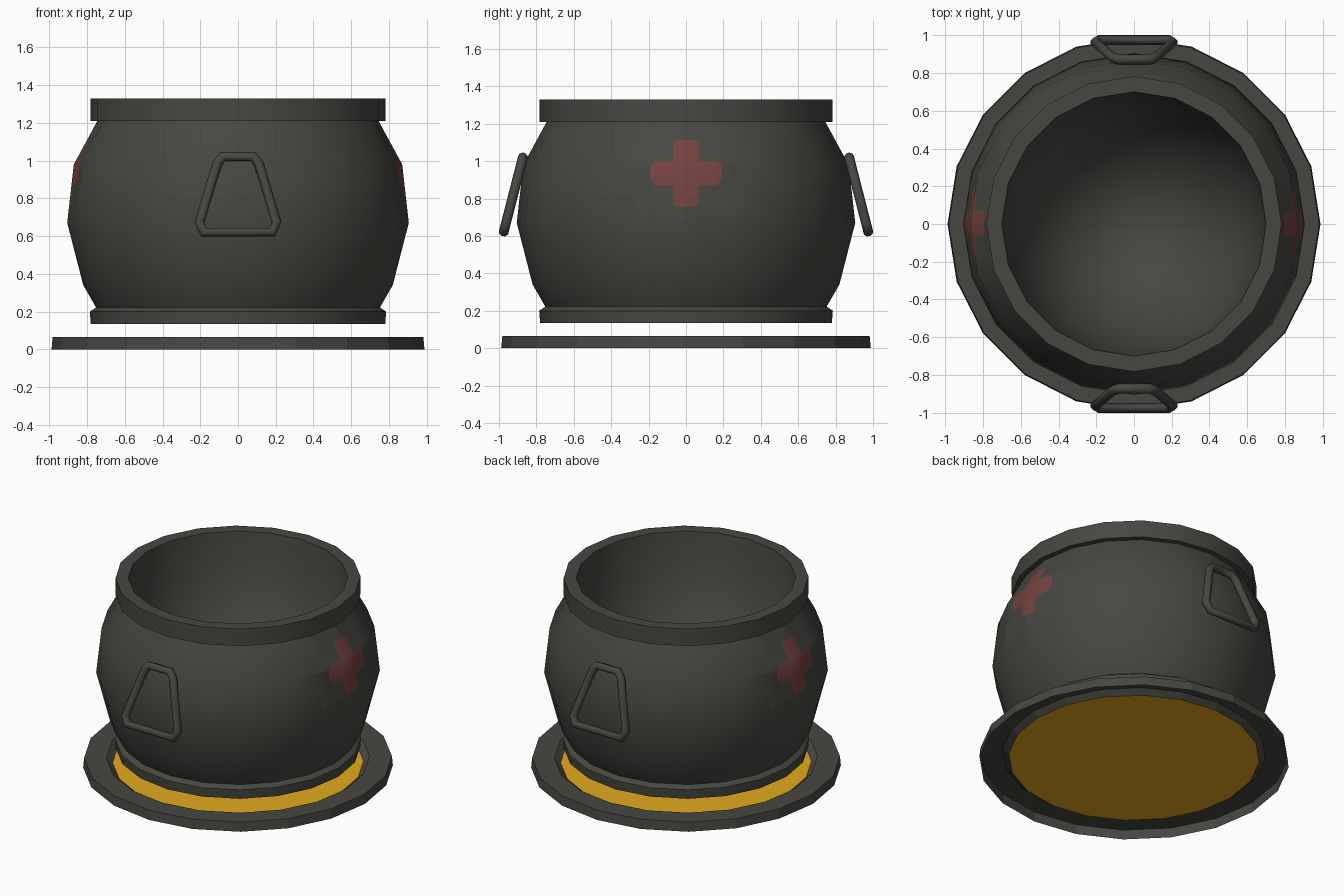
import bpy, bmesh, math
from mathutils import Vector

if "Cube" in bpy.data.objects:
    bpy.data.objects.remove(bpy.data.objects["Cube"])

SIDES = 20


def material(name, rgb):
    m = bpy.data.materials.new(name)
    m.diffuse_color = (*rgb, 1)
    m.use_nodes = True
    m.node_tree.nodes["Principled BSDF"].inputs["Base Color"].default_value = m.diffuse_color
    return m


IRON = material("dark iron", (0.062, 0.064, 0.054))
GOLD = material("gold", (0.78, 0.40, 0.012))
RED = material("faded red", (0.178, 0.056, 0.048))


def shade(ob, angle):
    bpy.ops.object.select_all(action='DESELECT')
    ob.select_set(True)
    bpy.context.view_layer.objects.active = ob
    bpy.ops.object.shade_smooth_by_angle(angle=math.radians(angle))


def add_object(name, bm, mats, smooth=True):
    me = bpy.data.meshes.new(name)
    bm.to_mesh(me)
    bm.free()
    ob = bpy.data.objects.new(name, me)
    bpy.context.collection.objects.link(ob)
    for m in mats:
        me.materials.append(m)
    if smooth:
        shade(ob, 30)
    return ob


def lathe(profile):
    """Turn an (r, z) profile round z; r = 0 makes a pole.
    Running the profile outward/upward gives outward normals."""
    bm = bmesh.new()
    rings = []
    for r, z in profile:
        if r == 0:
            rings.append([bm.verts.new((0, 0, z))] * SIDES)
        else:
            rings.append([bm.verts.new((r * math.cos(2 * math.pi * i / SIDES),
                                        r * math.sin(2 * math.pi * i / SIDES), z))
                          for i in range(SIDES)])
    for a, b in zip(rings, rings[1:]):
        for i in range(SIDES):
            j = (i + 1) % SIDES
            bm.faces.new(list(dict.fromkeys((a[i], a[j], b[j], b[i]))))
    bm.normal_update()
    return bm


# Pot: foot, bulging wall, rim collar and smooth bowl inside as one skin
foot = [(0, 0.135), (0.78, 0.135), (0.785, 0.20), (0.752, 0.222)]
wall = [(0.82, 0.34), (0.905, 0.67), (0.87, 0.98), (0.745, 1.21)]
rim = [(0.782, 1.21), (0.782, 1.33)]
bowl = [(0.70 * math.cos(math.radians(t)), 1.33 - 1.0 * math.sin(math.radians(t)))
        for t in range(0, 90, 15)] + [(0, 0.33)]
bm = lathe(foot + wall + rim + bowl)

# Painted crosses: outlines cut into both sides of the wall, then coloured
HY, HZ, W, V, CZ, CORNER = 0.193, 0.177, 0.068, 0.065, 0.935, 0.228
cuts = [((0, s * d, CZ), (0, 1, 0)) for s in (-1, 1) for d in (HY, W)]
cuts += [((0, 0, CZ + s * d), (0, 0, 1)) for s in (-1, 1) for d in (HZ, V)]
cuts += [((0, s * CORNER, CZ), (0, 1, t)) for s in (-1, 1) for t in (-1, 1)]


def on_side(f):
    c = f.calc_center_median()
    return abs(c.x) > 0.7 and abs(c.y) < 0.28 and 0.6 < c.z < 1.205 and f.normal.x * c.x > 0.01


def in_cross(f):
    c = f.calc_center_median()
    y, z = abs(c.y), abs(c.z - CZ)
    return on_side(f) and y + z < CORNER and ((y < HY and z < V) or (y < W and z < HZ))


for co, no in cuts:
    bm.normal_update()
    faces = [f for f in bm.faces if on_side(f)]
    edges = list({e for f in faces for e in f.edges})
    verts = list({v for f in faces for v in f.verts})
    bmesh.ops.bisect_plane(bm, geom=verts + edges + faces,
                           plane_co=co, plane_no=Vector(no).normalized())
bm.normal_update()
for f in bm.faces:
    f.material_index = 1 if in_cross(f) else 0
add_object("pot", bm, [IRON, RED])

# Base plate: hollow underneath, with a gold disc set in the middle
add_object("base_ring", lathe([(0.988, 0), (0.982, 0.065), (0.84, 0.065), (0.80, 0.032)]),
           [IRON], smooth=False)
add_object("base_disc", lathe([(0.80, 0.032), (0, 0.032)]), [GOLD], smooth=False)

# Handles: tilted trapezoid loops of tube, front and back
half = [(0.08, 1.022), (0.11, 0.985), (0.205, 0.672), (0.182, 0.620)]
loop = half + [(-x, z) for x, z in reversed(half)]
for name, side in (("front_handle", -1), ("back_handle", 1)):
    cu = bpy.data.curves.new(name, 'CURVE')
    cu.dimensions = '3D'
    cu.bevel_depth = 0.027
    cu.bevel_resolution = 2
    sp = cu.splines.new('POLY')
    sp.points.add(len(loop) - 1)
    for p, (x, z) in zip(sp.points, loop):
        p.co = (x, side * (0.872 + (1.022 - z) * 0.256), z, 1)
    sp.use_cyclic_u = True
    ob = bpy.data.objects.new(name, cu)
    bpy.context.collection.objects.link(ob)
    cu.materials.append(IRON)
    bpy.ops.object.select_all(action='DESELECT')
    ob.select_set(True)
    bpy.context.view_layer.objects.active = ob
    bpy.ops.object.convert(target='MESH')
    shade(bpy.context.view_layer.objects.active, 62)
